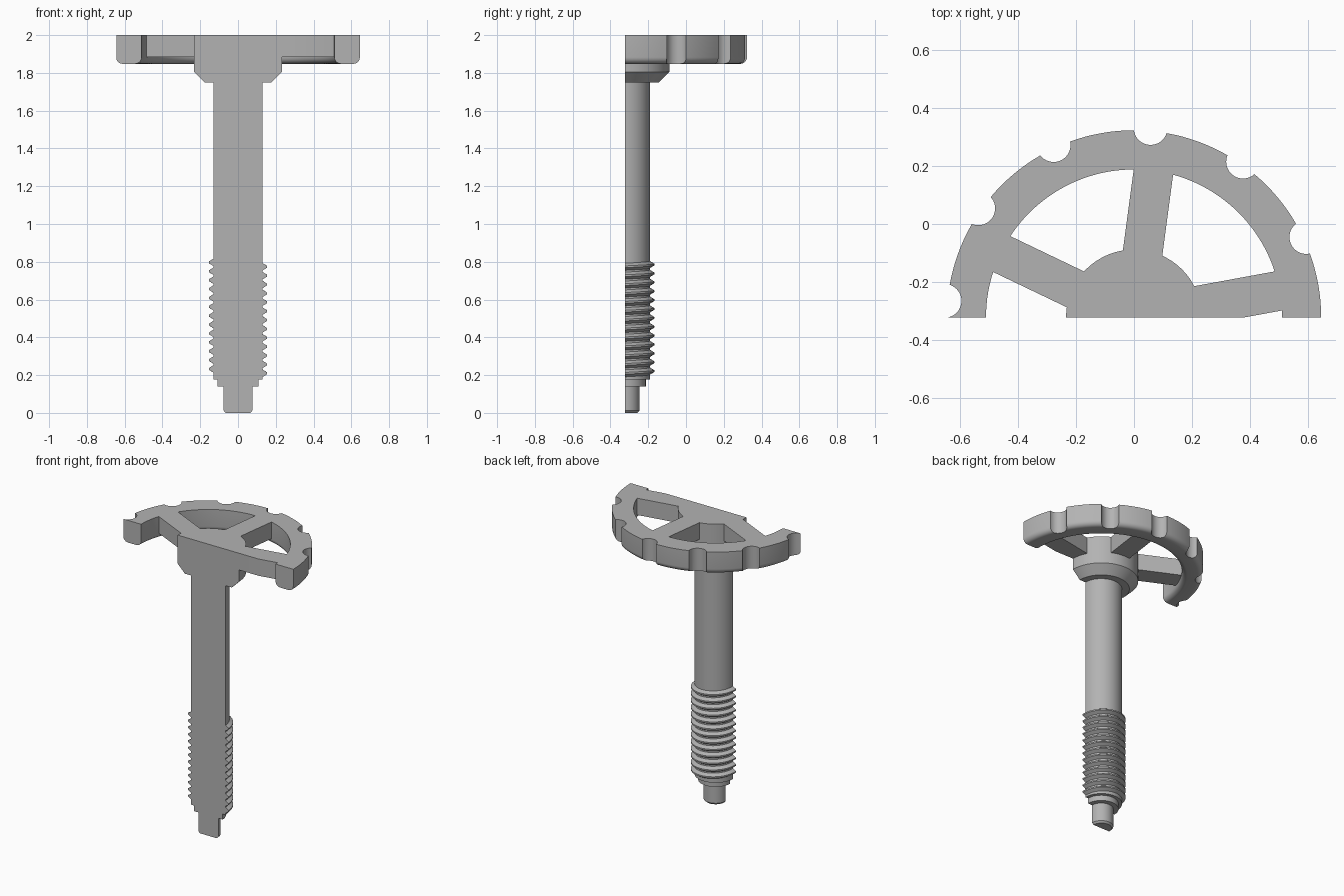
import bpy, bmesh, math
from mathutils import Matrix, Vector

cube = bpy.data.objects.get("Cube")
if cube:
    bpy.data.objects.remove(cube, do_unlink=True)

AXIS_Y = -0.322          # the wheel axis lies on the cut plane
RIM_R, RIM_IN = 0.645, 0.51

steel = bpy.data.materials.new("plain grey")
steel.use_nodes = True
steel.diffuse_color = (0.45, 0.45, 0.45, 1)
steel.node_tree.nodes["Principled BSDF"].inputs["Base Color"].default_value = (0.45, 0.45, 0.45, 1)


def finish(bm, name):
    bmesh.ops.recalc_face_normals(bm, faces=bm.faces)
    mesh = bpy.data.meshes.new(name)
    bm.to_mesh(mesh)
    bm.free()
    mesh.materials.append(steel)
    ob = bpy.data.objects.new(name, mesh)
    ob.location.y = AXIS_Y
    bpy.context.collection.objects.link(ob)
    return ob


def half_turn(name, profile, ring=False, steps=48):
    """Sweep (radius, height, lead) points half a turn and close the cut face."""
    bm = bmesh.new()
    cols = []
    for i in range(steps + 1):
        a = math.pi * i / steps
        cols.append([bm.verts.new((r * math.cos(a), r * math.sin(a), z + lead * i / steps))
                     for r, z, lead in profile])
    n = len(profile)
    for c, d in zip(cols, cols[1:]):
        for k in range(n if ring else n - 1):
            m = (k + 1) % n
            bm.faces.new((c[k], d[k], d[m], c[m]))
    if ring:
        bm.faces.new(cols[0])
        bm.faces.new(cols[-1])
    else:
        bm.faces.new(cols[0] + cols[-1][::-1])
        bm.faces.new([c[0] for c in cols])
        bm.faces.new([c[-1] for c in cols])
    return finish(bm, name)


def combine(target, tool, operation):
    mod = target.modifiers.new(operation, 'BOOLEAN')
    mod.operation, mod.solver, mod.object = operation, 'EXACT', tool
    bpy.context.view_layer.objects.active = target
    bpy.ops.object.modifier_apply(modifier=mod.name)
    bpy.data.objects.remove(tool, do_unlink=True)


# Spindle: pin, shoulder, helical thread, shaft and hub in one profile
ROOT, CREST, PITCH, TURNS, START = 0.131, 0.154, 0.047, 13, 0.186
profile = [(0.065, 0, 0), (0.076, 0.012, 0), (0.076, 0.14, 0),
           (0.109, 0.14, 0), (0.109, 0.178, 0), (ROOT, 0.178, 0)]
for t in range(TURNS):
    for r, part in ((ROOT, 0.1), (CREST, 0.4), (CREST, 0.6), (ROOT, 0.9)):
        profile.append((r, START + (t + part) * PITCH, PITCH / 2))
profile += [(ROOT, 0.83, 0), (ROOT, 1.75, 0), (0.178, 1.75, 0),
            (0.234, 1.806, 0), (0.234, 2, 0)]
handwheel = half_turn("handwheel_and_spindle", profile)

# Rim with rounded lower edges
FILLET, LOW = 0.035, 1.848
section = [(RIM_IN, 2, 0)]
for centre, start in ((RIM_IN + FILLET, 180), (RIM_R - FILLET, 270)):
    for k in range(7):
        a = math.radians(start + 15 * k)
        section.append((centre + FILLET * math.cos(a), LOW + FILLET + FILLET * math.sin(a), 0))
section.append((RIM_R, 2, 0))
rim = half_turn("rim", section, ring=True, steps=72)

# Finger notches around the rim
bm = bmesh.new()
for deg in range(25, 180, 30):
    a = math.radians(deg)
    spot = Vector((0.655 * math.cos(a), 0.655 * math.sin(a), 1.92))
    bmesh.ops.create_cone(bm, cap_ends=True, segments=40, radius1=0.058, radius2=0.058,
                          depth=0.4, matrix=Matrix.Translation(spot))
notches = finish(bm, "notch_cutter")
notches.hide_render = True
combine(rim, notches, 'DIFFERENCE')

# Spokes, trimmed at the cut plane
for deg in (10.4, 82.4, 154.4):
    bm = bmesh.new()
    bmesh.ops.create_cube(bm, size=1, matrix=Matrix.Rotation(math.radians(deg), 4, 'Z')
                          @ Matrix.Translation((0.36, 0, 1.9425))
                          @ Matrix.Diagonal((0.4, 0.137, 0.115, 1)))
    cut = bmesh.ops.bisect_plane(bm, geom=bm.verts[:] + bm.edges[:] + bm.faces[:],
                                 plane_co=(0, 0, 0), plane_no=(0, 1, 0), clear_inner=True)
    edges = [e for e in cut["geom_cut"] if isinstance(e, bmesh.types.BMEdge)]
    if edges:
        bmesh.ops.contextual_create(bm, geom=edges)
    combine(handwheel, finish(bm, "spoke"), 'UNION')
combine(handwheel, rim, 'UNION')

bpy.ops.object.select_all(action='DESELECT')
handwheel.select_set(True)
bpy.context.view_layer.objects.active = handwheel
bpy.ops.object.shade_smooth_by_angle(angle=math.radians(30))
